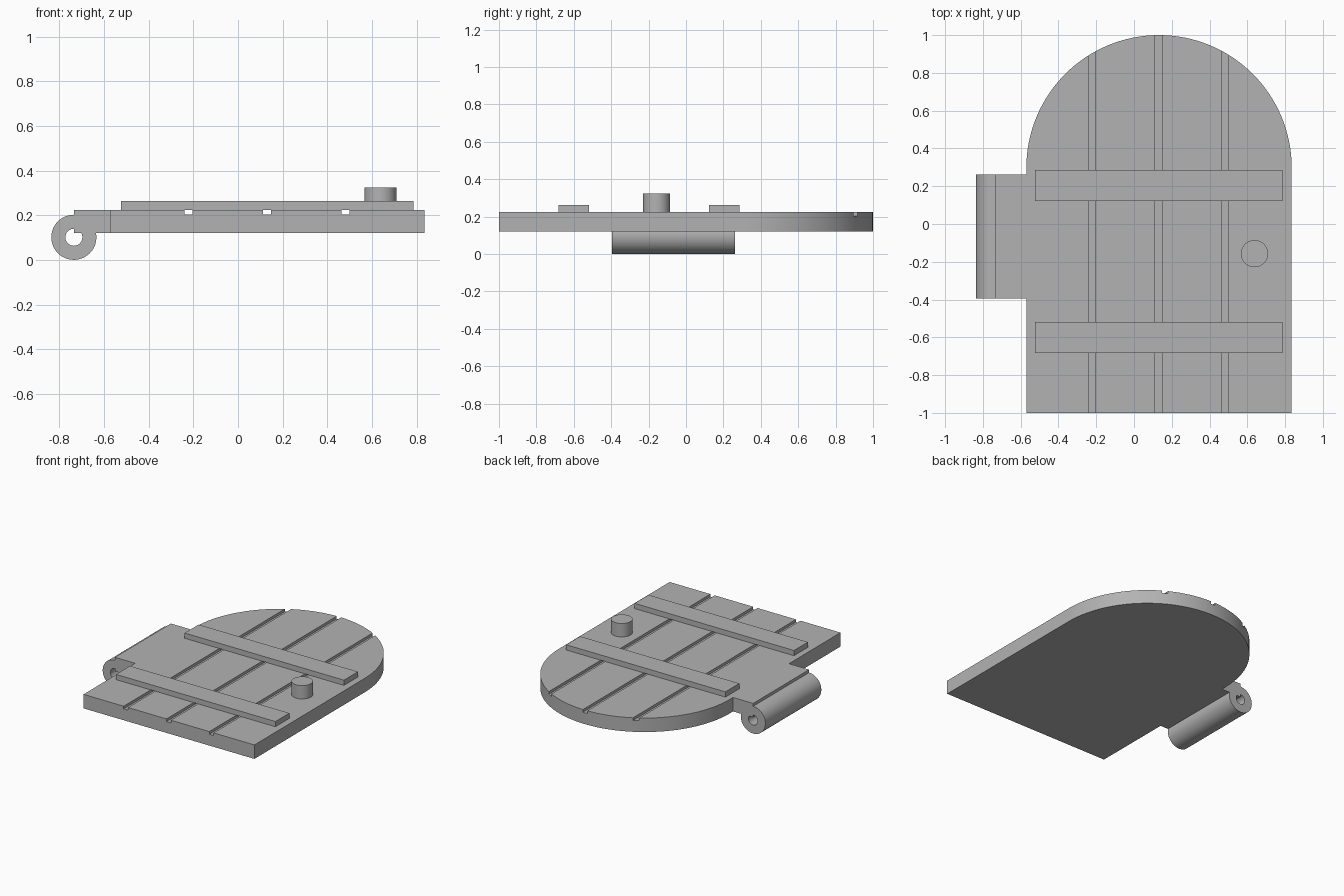
import bpy
import bmesh
from math import cos, sin, pi

if "Cube" in bpy.data.objects:
    bpy.data.objects.remove(bpy.data.objects["Cube"], do_unlink=True)

# Single material
grey = bpy.data.materials.new("plain grey")
grey.use_nodes = True
COLOR = (0.45, 0.45, 0.45, 1)
grey.diffuse_color = COLOR
grey.node_tree.nodes["Principled BSDF"].inputs["Base Color"].default_value = COLOR

# Key sizes
LEFT, RIGHT, FRONT, BACK = -0.57, 0.835, -1.0, 1.0
BOTTOM, TOP = 0.12, 0.224
MID_X = (LEFT + RIGHT) / 2
ARCH_R = (RIGHT - LEFT) / 2
ARCH_Y = BACK - ARCH_R


def prism(name, points, offset):
    """Extrude a flat outline along an offset vector."""
    bm = bmesh.new()
    face = bm.faces.new([bm.verts.new(p) for p in points])
    new = bmesh.ops.extrude_face_region(bm, geom=[face])["geom"]
    verts = [g for g in new if isinstance(g, bmesh.types.BMVert)]
    bmesh.ops.translate(bm, verts=verts, vec=offset)
    bmesh.ops.recalc_face_normals(bm, faces=bm.faces)
    mesh = bpy.data.meshes.new(name)
    bm.to_mesh(mesh)
    bm.free()
    mesh.materials.append(grey)
    obj = bpy.data.objects.new(name, mesh)
    bpy.context.collection.objects.link(obj)
    return obj


def box(name, x0, x1, y0, y1, z0, z1):
    outline = [(x0, y0, z0), (x1, y0, z0), (x1, y1, z0), (x0, y1, z0)]
    return prism(name, outline, (0, 0, z1 - z0))


def activate(obj):
    bpy.ops.object.select_all(action='DESELECT')
    obj.select_set(True)
    bpy.context.view_layer.objects.active = obj


def smooth(obj):
    activate(obj)
    bpy.ops.object.shade_smooth_by_angle(angle=pi / 6)


def cut(obj, cutter):
    cutter.hide_render = True
    mod = obj.modifiers.new("cut", 'BOOLEAN')
    mod.operation, mod.solver, mod.object = 'DIFFERENCE', 'EXACT', cutter
    activate(obj)
    bpy.ops.object.modifier_apply(modifier=mod.name)
    bpy.data.objects.remove(cutter, do_unlink=True)


# Arched door panel
STEPS = 64
arch = [(MID_X + ARCH_R * cos(pi * i / STEPS), ARCH_Y + ARCH_R * sin(pi * i / STEPS), BOTTOM)
        for i in range(STEPS + 1)]
panel = prism("door_panel", [(LEFT, FRONT, BOTTOM), (RIGHT, FRONT, BOTTOM)] + arch,
              (0, 0, TOP - BOTTOM))

# Grooves between the planks
for x in (-0.222, 0.13, 0.482):
    cut(panel, box("groove_cutter", x - 0.018, x + 0.018, FRONT - 0.1, BACK + 0.1, 0.204, 0.3))
smooth(panel)

# Cross battens
for name, y in (("front_batten", -0.6), ("back_batten", 0.205)):
    box(name, -0.525, 0.785, y - 0.082, y + 0.082, TOP, 0.263)

# Round knob
bpy.ops.mesh.primitive_cylinder_add(vertices=48, radius=0.072, depth=0.1,
                                    location=(0.638, -0.157, TOP + 0.05))
knob = bpy.context.object
knob.name = "knob"
knob.data.materials.append(grey)
smooth(knob)

# Hinge barrel with a bored hole, and the tab joining it to the panel
HX, HZ, HY0, HY1 = -0.735, 0.101, -0.395, 0.262


def rod(name, radius, y0, y1):
    ring = [(HX + radius * cos(2 * pi * i / 48), y0, HZ + radius * sin(2 * pi * i / 48))
            for i in range(48)]
    return prism(name, ring, (0, y1 - y0, 0))


barrel = rod("hinge_barrel", 0.101, HY0, HY1)
cut(barrel, rod("bore_cutter", 0.038, HY0 - 0.1, HY1 + 0.1))
smooth(barrel)
box("hinge_tab", HX, LEFT, HY0, HY1, BOTTOM, TOP)
